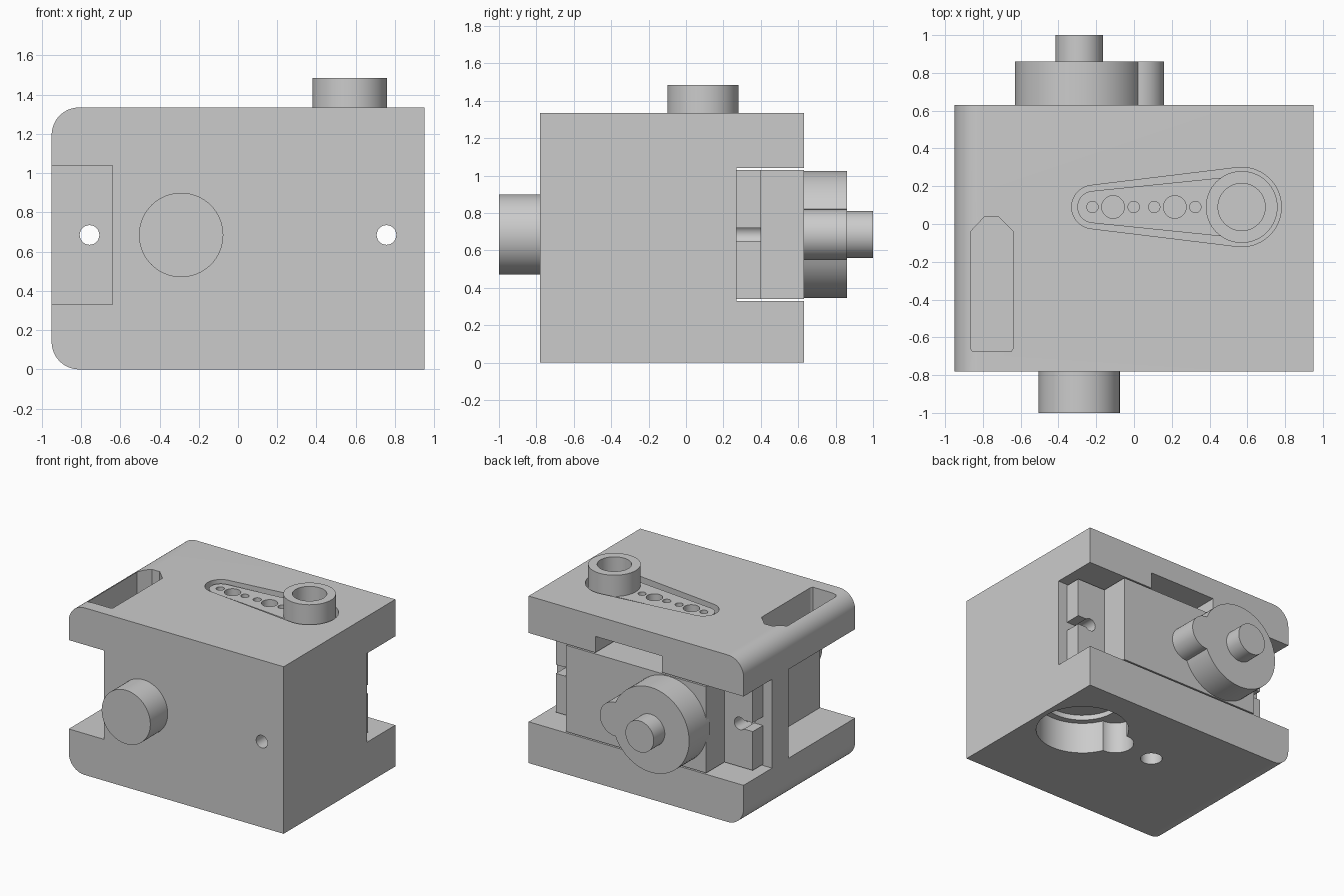
import bpy, bmesh, math

cube = bpy.data.objects.get("Cube")
if cube:
    bpy.data.objects.remove(cube, do_unlink=True)

mat = bpy.data.materials.new("light_grey")
mat.use_nodes = True
mat.diffuse_color = (0.6, 0.6, 0.6, 1)
mat.node_tree.nodes["Principled BSDF"].inputs["Base Color"].default_value = (0.6, 0.6, 0.6, 1)


def prism(name, pts, a, b, axis="z"):
    """Extrude a closed outline from a to b along an axis."""
    place = {"z": lambda u, v, w: (u, v, w), "y": lambda u, v, w: (u, w, v)}[axis]
    bm = bmesh.new()
    base = bm.faces.new([bm.verts.new(place(u, v, a)) for u, v in pts])
    new = bmesh.ops.extrude_face_region(bm, geom=[base])["geom"]
    shift = place(0, 0, b - a)
    bmesh.ops.translate(bm, vec=shift, verts=[g for g in new if isinstance(g, bmesh.types.BMVert)])
    bmesh.ops.recalc_face_normals(bm, faces=bm.faces)
    mesh = bpy.data.meshes.new(name)
    bm.to_mesh(mesh)
    bm.free()
    mesh.materials.append(mat)
    ob = bpy.data.objects.new(name, mesh)
    bpy.context.collection.objects.link(ob)
    return ob


def arc(cx, cy, r, start, end, n=32):
    return [(cx + r * math.cos(start + (end - start) * i / n),
             cy + r * math.sin(start + (end - start) * i / n)) for i in range(n + 1)]


def cyl(name, u, v, r, a, b, axis="z", n=48):
    return prism(name, arc(u, v, r, 0, math.tau, n)[:-1], a, b, axis)


def box(name, x, y, z):
    return prism(name, [(x[0], y[0]), (x[1], y[0]), (x[1], y[1]), (x[0], y[1])], *z)


def teardrop(big_x, big_r, small_x, small_r, y):
    """Outline of a tapered arm: two circles joined by tangents, small end toward -x."""
    t = math.pi - math.acos((big_r - small_r) / (big_x - small_x))
    return arc(big_x, y, big_r, -t, t) + arc(small_x, y, small_r, t, math.tau - t)


def boolean(target, tool, operation="DIFFERENCE"):
    mod = target.modifiers.new("bool", "BOOLEAN")
    mod.operation, mod.solver, mod.object = operation, "EXACT", tool
    bpy.context.view_layer.objects.active = target
    bpy.ops.object.modifier_apply(modifier=mod.name)
    bpy.data.objects.remove(tool, do_unlink=True)


LEFT, RIGHT, BACK, FRONT, TOP = -0.95, 0.95, 0.63, -0.78, 1.335
LOW, HIGH, MID = 0.33, 1.04, 0.685
HUB_X, HUB_Y, GEAR_X, PIN_X = 0.57, 0.09, -0.29, 0.757
ROUND = 0.14

# Main housing with two rounded long edges
profile = [(RIGHT, 0), (RIGHT, TOP)]
profile += arc(LEFT + ROUND, TOP - ROUND, ROUND, math.pi / 2, math.pi, 16)
profile += arc(LEFT + ROUND, ROUND, ROUND, math.pi, 1.5 * math.pi, 16)
housing = prism("housing", profile, FRONT, BACK, "y")

# Rear servo bay, its roof relief and the side cable bay
boolean(housing, box("cut", (-1.2, 1.2), (0.27, 0.8), (LOW, HIGH)))
boolean(housing, box("cut", (-0.23, 0.36), (0.30, 0.8), (HIGH - 0.1, 1.17)))
boolean(housing, box("cut", (-1.2, -0.64), (-1.0, 0.06), (LOW, HIGH)))

# Pointed slot through the upper plate
slot = [(-0.855, -0.675), (-0.65, -0.675), (-0.64, -0.66), (-0.64, -0.04),
        (-0.72, 0.04), (-0.79, 0.04), (-0.865, -0.04), (-0.865, -0.66)]
boolean(housing, prism("cut", slot, 0.95, 1.5))

# Arm recess on top
boolean(housing, prism("cut", teardrop(HUB_X, 0.21, -0.215, 0.115, HUB_Y), 1.22, 1.5))

# Gear pocket and cable hole underneath
boolean(housing, cyl("cut", HUB_X, HUB_Y, 0.34, -0.1, 0.25))
boolean(housing, cyl("cut", HUB_X - 0.315, HUB_Y, 0.135, -0.1, 0.25))
boolean(housing, cyl("cut", HUB_X, HUB_Y, 0.29, 0.2, 0.29))
boolean(housing, cyl("cut", -0.09, HUB_Y, 0.08, -0.1, 0.25))

# Mounting tabs with open screw slots
tabs = box("servo_tabs", (-0.87, 0.87), (0.271, 0.40), (LOW + 0.01, HIGH - 0.01))
for side in (-1, 1):
    boolean(housing, cyl("cut", side * PIN_X, MID, 0.05, -1, 1, "y"))
    boolean(tabs, cyl("cut", side * PIN_X, MID, 0.05, 0, 1, "y"))
    boolean(tabs, box("cut", sorted((side * PIN_X, side)), (0, 1), (MID - 0.035, MID + 0.035)))

# Rear servo: case, gear cover, lobe and shaft
box("servo_body", (-0.62, 0.62), (0.272, BACK), (LOW + 0.01, HIGH - 0.01))
cover = cyl("gear_cover", GEAR_X, MID, 0.34, 0.60, 0.86, "y", 64)
boolean(cover, cyl("lobe", GEAR_X + 0.315, MID, 0.135, 0.60, 0.86, "y"), "UNION")
cyl("servo_shaft", GEAR_X, MID, 0.125, 0.80, 1.0, "y")

# Front pivot boss
cyl("pivot_boss", GEAR_X, MID, 0.215, -1.0, -0.75, "y", 64)

# Servo arm with its hub and hole row
horn = prism("servo_arm", teardrop(HUB_X, 0.165, -0.215, 0.085, HUB_Y), 1.21, 1.315)
boolean(horn, cyl("hub", HUB_X, HUB_Y, 0.19, 1.21, 1.485, n=64), "UNION")
boolean(horn, cyl("cut", HUB_X, HUB_Y, 0.125, 1.32, 1.6))
for i in range(6):
    radius = 0.06 if i in (1, 4) else 0.03
    boolean(horn, cyl("cut", -0.22 + 0.109 * i, HUB_Y, radius, 1.235, 1.6, n=24))

# Smooth round walls, keep edges crisp
for ob in (o for o in bpy.context.scene.objects if o.type == "MESH" and mat.name in o.data.materials):
    bpy.ops.object.select_all(action="DESELECT")
    ob.select_set(True)
    bpy.context.view_layer.objects.active = ob
    bpy.ops.object.shade_smooth_by_angle(angle=math.radians(30))
